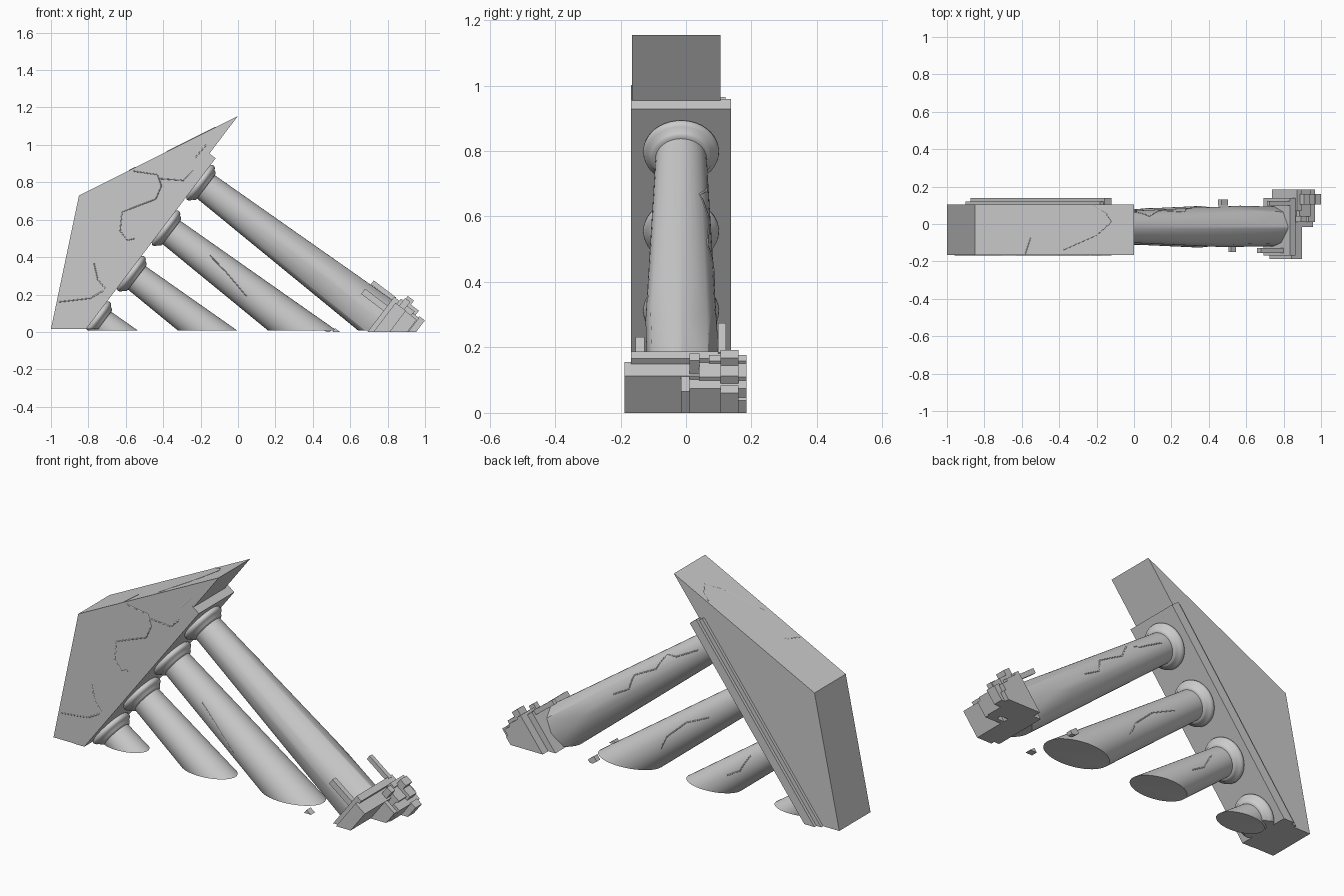
import bpy, bmesh, math
from mathutils import Vector

if "Cube" in bpy.data.objects:
    bpy.data.objects.remove(bpy.data.objects["Cube"])

# Tilted frame: a runs up the entablature, h runs down the columns
ANG = math.radians(52.8)
C, S = math.cos(ANG), math.sin(ANG)
COL_Y = -0.015
COL_A = [-0.406 - 0.3055 * i for i in range(4)]


def world(a, y, h):
    return Vector((C * a + S * h, y, 1.155 + S * a - C * h))


def slice_off(bm, co, no):
    """Remove everything on the positive side of a plane and cap the hole."""
    geom = bm.verts[:] + bm.edges[:] + bm.faces[:]
    r = bmesh.ops.bisect_plane(bm, geom=geom, dist=1e-6, plane_co=co,
                               plane_no=no, clear_outer=True)
    edges = [e for e in r["geom_cut"] if isinstance(e, bmesh.types.BMEdge)]
    if edges:
        bmesh.ops.contextual_create(bm, geom=edges)


def finish(bm, name, ground=None, smooth=False):
    if ground is not None:
        slice_off(bm, (0, 0, ground), (0, 0, -1))
    bmesh.ops.recalc_face_normals(bm, faces=bm.faces[:])
    me = bpy.data.meshes.new(name)
    bm.to_mesh(me)
    bm.free()
    ob = bpy.data.objects.new(name, me)
    bpy.context.collection.objects.link(ob)
    if smooth:
        bpy.ops.object.select_all(action='DESELECT')
        ob.select_set(True)
        bpy.context.view_layer.objects.active = ob
        bpy.ops.object.shade_smooth_by_angle(angle=math.radians(40))
    return ob


def block(name, a, y, h, ground=0.0):
    bm = bmesh.new()
    bmesh.ops.create_cube(bm, size=1)
    for v in bm.verts:
        v.co = world(*[r[0] + (c + 0.5) * (r[1] - r[0]) for c, r in zip(v.co, (a, y, h))])
    finish(bm, name, ground)


def lathe(name, a0, profile, ground, cuts=(), n=40):
    """Turned solid round a column axis; profile holds (h, radius)."""
    bm = bmesh.new()
    rings = []
    for h, r in profile:
        rings.append([bm.verts.new(world(a0 + r * math.sin(t), COL_Y + r * math.cos(t), h))
                      for t in (2 * math.pi * i / n for i in range(n))])
    for p, q in zip(rings, rings[1:]):
        for i in range(n):
            bm.faces.new((p[i], p[(i + 1) % n], q[(i + 1) % n], q[i]))
    bm.faces.new(rings[0])
    bm.faces.new(rings[-1])
    for co, no in cuts:
        slice_off(bm, co, no)
    finish(bm, name, ground, True)


def crack(name, pts, width=0.005):
    cu = bpy.data.curves.new(name, 'CURVE')
    cu.dimensions = '3D'
    cu.bevel_depth = width
    cu.bevel_resolution = 0
    sp = cu.splines.new('POLY')
    sp.points.add(len(pts) - 1)
    for p, co in zip(sp.points, pts):
        p.co = (*co, 1)
    ob = bpy.data.objects.new(name, cu)
    bpy.context.collection.objects.link(ob)
    bpy.ops.object.select_all(action='DESELECT')
    ob.select_set(True)
    bpy.context.view_layer.objects.active = ob
    bpy.ops.object.convert(target='MESH')


# Pediment, sunk in the ground at one end
bm = bmesh.new()
low = world(-1.43, 0, 0)
outline = [(-1, 0.016), (-0.85, 0.73), (0, 1.155), (low.x, 0.016)]
f = bm.faces.new([bm.verts.new((x, -0.165, z)) for x, z in outline])
r = bmesh.ops.extrude_face_region(bm, geom=[f])
bmesh.ops.translate(bm, vec=(0, 0.27, 0),
                    verts=[v for v in r["geom"] if isinstance(v, bmesh.types.BMVert)])
finish(bm, "pediment")

# Stepped entablature
block("entablature_slab", (-1.6, -0.2525), (-0.168, 0.138), (-0.007, 0.042), 0.016)
block("entablature_step", (-1.6, -0.262), (-0.16, 0.121), (-0.03, 0.0), 0.016)


def radius(h):
    return 0.075 + 0.037 * h


# Columns with ringed capitals; the tallest is broken at its foot
CAP = [(0.03, 0.106), (0.044, 0.109), (0.048, 0.114), (0.056, 0.116), (0.064, 0.114),
       (0.071, 0.108), (0.076, 0.099), (0.086, 0.094), (0.092, 0.088), (0.094, 0.075)]
for i, a0 in enumerate(COL_A):
    cuts = []
    end = 1.27 if i == 0 else 1.4
    if i == 0:
        # chipped flats: angle, slope, distance down
        for deg, tilt, start in ((200, 0.0, 0.7), (165, 0.02, 0.85), (130, 0.01, 0.8),
                                 (20, 0.02, 0.9), (340, 0.02, 0.9), (60, 0.0, 0.85)):
            t = math.radians(deg)
            rr = radius(start)
            co = world(a0 + rr * math.sin(t), COL_Y + rr * math.cos(t), start)
            no = world(math.sin(t), math.cos(t), tilt) - world(0, 0, 0)
            cuts.append((co, no))
    lathe(f"column_{i + 1}", a0, [(0.03, radius(0.03)), (end, radius(end))], 0.008, cuts)
    lathe(f"capital_{i + 1}", a0, CAP, 0.016)

# Crumbled base slabs: a range, y range, h range
BASE = [
    ((-0.58, -0.266), (-0.168, 0.138), (1.25, 1.285)),
    ((-0.58, -0.287), (-0.188, 0.07), (1.275, 1.345)),
    ((-0.58, -0.252), (0.07, 0.185), (1.285, 1.315)),
    ((-0.58, -0.218), (0.105, 0.16), (1.305, 1.347)),
    ((-0.58, -0.235), (0.01, 0.042), (1.300, 1.335)),
    ((-0.58, -0.262), (0.04, 0.185), (1.31, 1.385)),
    ((-0.58, -0.245), (0.105, 0.16), (1.347, 1.400)),
    ((-0.58, -0.275), (0.01, 0.185), (1.380, 1.425)),
    ((-0.58, -0.267), (0.105, 0.16), (1.420, 1.457)),
    ((-0.58, -0.29), (-0.015, 0.01), (1.32, 1.420)),
    ((-0.58, -0.31), (0.16, 0.185), (1.420, 1.440)),
]
for i, b in enumerate(BASE):
    block(f"base_slab_{i + 1}", *b)

# Splinters and fallen chips around the foot
SHARDS = [
    ((-0.288, -0.262), (0.098, 0.122), (1.11, 1.26)),
    ((-0.36, -0.325), (-0.155, -0.127), (1.10, 1.26)),
    ((-0.615, -0.59), (-0.15, -0.115), (1.10, 1.16)),
    ((-0.635, -0.605), (0.10, 0.13), (1.045, 1.09)),
]
for i, b in enumerate(SHARDS):
    block(f"shard_{i + 1}", *b)

# Cracks over the pediment front and roof
FRONT = [
    [(-0.56, 0.86), (-0.43, 0.84), (-0.41, 0.78), (-0.44, 0.71), (-0.52, 0.68),
     (-0.62, 0.64), (-0.63, 0.54), (-0.59, 0.49), (-0.55, 0.5)],
    [(-0.42, 0.82), (-0.29, 0.81), (-0.24, 0.86)],
    [(-0.17, 1.0), (-0.23, 0.93)],
    [(-0.77, 0.37), (-0.75, 0.28), (-0.7, 0.22)],
    [(-0.96, 0.16), (-0.79, 0.18), (-0.72, 0.22)],
]
for i, pts in enumerate(FRONT):
    crack(f"front_crack_{i + 1}", [(x, -0.163, z) for x, z in pts])
ROOF = [[(-0.38, -0.14), (-0.2, -0.06), (-0.12, 0.01), (-0.15, 0.06), (-0.21, 0.1)],
        [(-0.58, -0.16), (-0.55, -0.07)]]
for i, pts in enumerate(ROOF):
    crack(f"roof_crack_{i + 1}", [(x, y, 1.152 + 0.5 * x) for x, y in pts])

# Cracks along the columns: (column, [(distance down, angle)])
SHAFT = [
    (0, [(0.15, 10), (0.3, 25), (0.36, 50), (0.45, 20), (0.6, 35), (0.66, 5), (0.8, 15)]),
    (1, [(0.33, 163), (0.45, 175), (0.68, 205)]),
    (1, [(0.3, 0), (0.45, 20), (0.6, 10), (0.7, -20)]),
    (2, [(0.2, 30), (0.3, 0), (0.42, 10)]),
]
for i, (k, pts) in enumerate(SHAFT):
    out = []
    for (h0, d0), (h1, d1) in zip(pts, pts[1:]):
        for s in range(4):
            h, t = h0 + (h1 - h0) * s / 4, math.radians(d0 + (d1 - d0) * s / 4)
            rr = radius(h) - 0.0015
            out.append(world(COL_A[k] + rr * math.sin(t), COL_Y + rr * math.cos(t), h))
    crack(f"column_crack_{i + 1}", out, 0.004)
